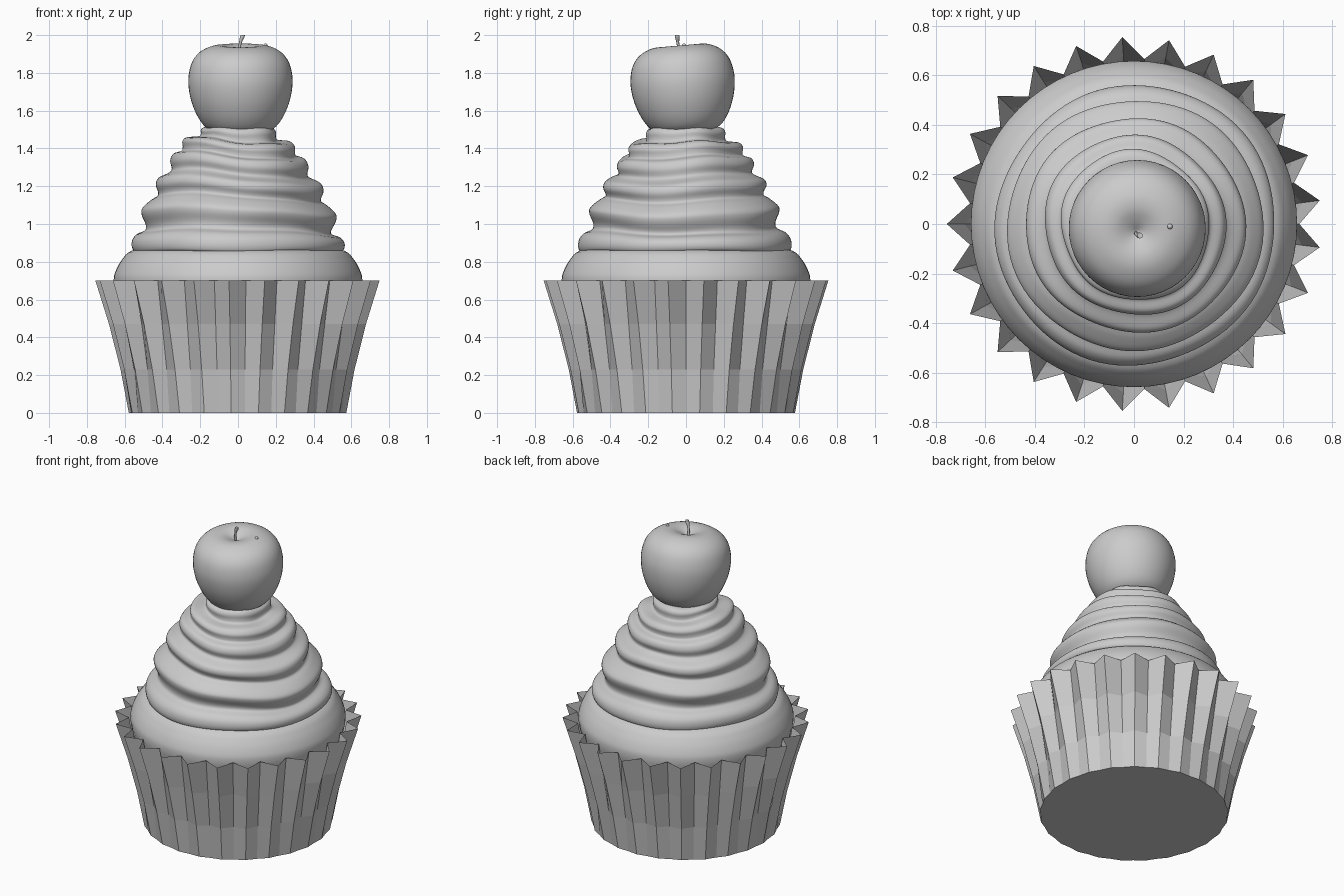
import bpy, bmesh, math
from math import sin, cos, pi
from mathutils import Matrix

cube = bpy.data.objects.get("Cube")
if cube:
    bpy.data.objects.remove(cube, do_unlink=True)

GREY = (0.6, 0.6, 0.6, 1)
mat = bpy.data.materials.new("plain grey")
mat.use_nodes = True
mat.diffuse_color = GREY
mat.node_tree.nodes["Principled BSDF"].inputs["Base Color"].default_value = GREY


def finish(name, bm, smooth=None):
    """Turn a bmesh into a named object with the material and shading."""
    bmesh.ops.recalc_face_normals(bm, faces=bm.faces)
    mesh = bpy.data.meshes.new(name)
    bm.to_mesh(mesh)
    bm.free()
    mesh.materials.append(mat)
    obj = bpy.data.objects.new(name, mesh)
    bpy.context.collection.objects.link(obj)
    if smooth:
        bpy.ops.object.select_all(action='DESELECT')
        obj.select_set(True)
        bpy.context.view_layer.objects.active = obj
        bpy.ops.object.shade_smooth_by_angle(angle=math.radians(smooth))
    return obj


def loft(profile, count, place, cap_start=False, cap_end=False):
    """Bridge one ring per profile entry; place(entry, index) gives a point."""
    bm = bmesh.new()
    rings = [[bm.verts.new(place(p, i)) for i in range(count)] for p in profile]
    for low, high in zip(rings, rings[1:]):
        for i in range(count):
            j = (i + 1) % count
            bm.faces.new((low[i], low[j], high[j], high[i]))
    if cap_start:
        bm.faces.new(rings[0][::-1])
    if cap_end:
        bm.faces.new(rings[-1])
    return bm


def spline(points, steps):
    """Catmull-Rom curve through profile points."""
    pts = [points[0]] + points + [points[-1]]
    out = []
    for a, b, c, d in zip(pts, pts[1:], pts[2:], pts[3:]):
        for s in range(steps):
            t = s / steps
            out.append(tuple(
                0.5 * (2*q + (r - p)*t + (2*p - 5*q + 4*r - s4)*t*t
                       + (3*q - p - 3*r + s4)*t**3)
                for p, q, r, s4 in zip(a, b, c, d)))
    return out + [points[-1]]


def revolve(points, count, steps=4):
    def place(p, i):
        a = 2 * pi * i / count
        return (p[0] * cos(a), p[0] * sin(a), p[1])
    return loft(spline(points, steps), count, place, True, True)


# Pleated paper wrapper: pleats fade out towards the round base
PLEATS = 25


def wrapper_point(row, i):
    z, tip, valley = row
    a = pi + pi * i / PLEATS
    r = valley if i % 2 else tip
    return (r * cos(a), r * sin(a), z)


rows = [(0, 0.578, 0.570), (0.23, 0.622, 0.592),
        (0.47, 0.683, 0.630), (0.7, 0.755, 0.667)]
finish("wrapper", loft(rows, PLEATS * 2, wrapper_point, cap_start=True))

# Sponge dome rising out of the wrapper
cake = [(0.53, 0.03), (0.58, 0.35), (0.645, 0.62), (0.658, 0.7), (0.648, 0.75),
        (0.615, 0.81), (0.56, 0.86), (0.4, 0.9)]
finish("cake", revolve(cake, 64), 50)

# Piped frosting: stacked rolls, wobbling gently around the axis
frosting = [(0.45, 0.86), (0.54, 0.853), (0.563, 0.875), (0.56, 0.915),
            (0.535, 0.945), (0.492, 0.965), (0.487, 0.995), (0.508, 1.045),
            (0.505, 1.08), (0.46, 1.12), (0.428, 1.14), (0.425, 1.16),
            (0.438, 1.195), (0.425, 1.23), (0.372, 1.255), (0.355, 1.275),
            (0.364, 1.315), (0.348, 1.35), (0.305, 1.365), (0.298, 1.385),
            (0.300, 1.415), (0.275, 1.437), (0.215, 1.443), (0.203, 1.46),
            (0.203, 1.49), (0.175, 1.51), (0.08, 1.515)]


def frosting_point(p, i):
    a = 2 * pi * i / 96
    r, z = p
    lift = min(1, max(0, (z - 0.86) / 0.15)) * min(1, max(0, (1.52 - z) / 0.1))
    r += 0.007 * sin(2 * a + 7 * z) + 0.004 * sin(5 * a - 9 * z)
    z += lift * (0.014 * sin(a * 2 + 5 * z) - 0.016 * cos(a))
    z += 0.004 * sin(5 * a)
    return (r * cos(a) + 0.005, r * sin(a) - 0.005, z)


finish("frosting", loft(spline(frosting, 4), 96, frosting_point, True, True), 50)

# Apple, leaning slightly forward
apple = [(0.003, 1.47), (0.1, 1.475), (0.175, 1.505), (0.222, 1.56),
         (0.257, 1.64), (0.274, 1.72), (0.274, 1.79), (0.255, 1.86),
         (0.215, 1.91), (0.155, 1.94), (0.1, 1.945), (0.05, 1.93),
         (0.003, 1.905)]
bm = revolve(apple, 48)
lean = (Matrix.Translation((0.013, -0.015, 1.72))
        @ Matrix.Rotation(math.radians(5), 4, 'X')
        @ Matrix.Translation((0, 0, -1.72)))
bmesh.ops.transform(bm, matrix=lean, verts=bm.verts)
finish("apple", bm, 60)

# Curved stem with a thicker tip
stem = [(0.008, -0.035, 1.89, 0.007), (0.008, -0.04, 1.935, 0.007),
        (0.014, -0.044, 1.965, 0.008), (0.022, -0.046, 1.988, 0.012),
        (0.025, -0.047, 2.0, 0.011)]


def stem_point(p, i):
    a = 2 * pi * i / 12
    return (p[0] + p[3] * cos(a), p[1] + p[3] * sin(a), p[2])


finish("stem", loft(spline(stem, 3), 12, stem_point, True, True), 50)

# Small nub beside the stem
bm = bmesh.new()
bmesh.ops.create_uvsphere(bm, u_segments=12, v_segments=8, radius=0.011,
                          matrix=Matrix.Translation((0.145, -0.01, 1.945)))
finish("nub", bm, 60)
